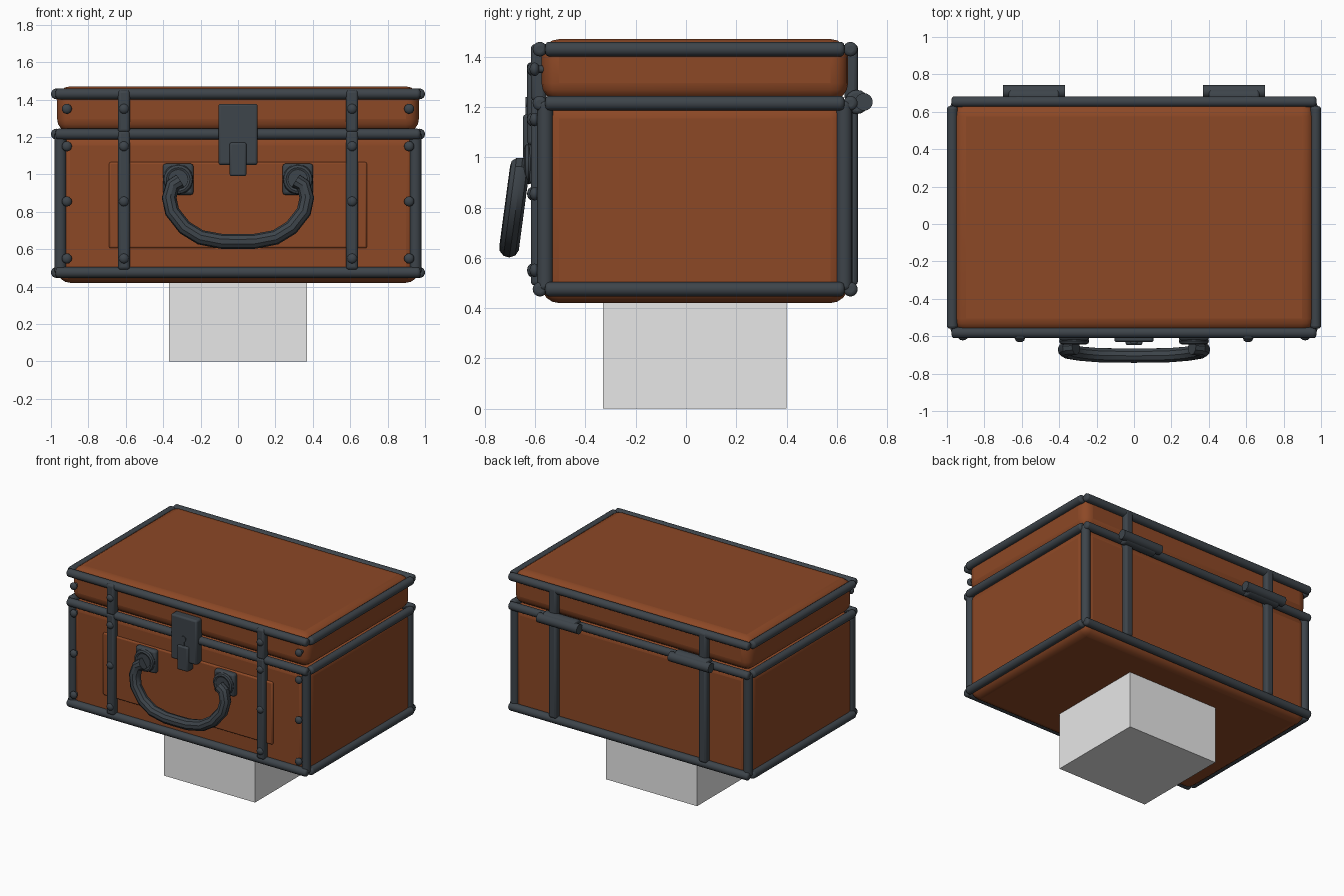
import bpy, math
from mathutils import Vector

if "Cube" in bpy.data.objects:
    bpy.data.objects.remove(bpy.data.objects["Cube"])


def material(name, rgb):
    m = bpy.data.materials.new(name)
    m.diffuse_color = (*rgb, 1)
    m.use_nodes = True
    m.node_tree.nodes["Principled BSDF"].inputs["Base Color"].default_value = m.diffuse_color
    return m


LEATHER = material("brown leather", (0.265, 0.065, 0.019))
METAL = material("dark metal", (0.047, 0.058, 0.069))
STONE = material("pale grey", (0.8, 0.8, 0.8))


def finish(ob, name, mat, bevel=0, segments=3):
    ob.name = name
    ob.data.materials.append(mat)
    if bevel:
        mod = ob.modifiers.new("bevel", 'BEVEL')
        mod.width, mod.segments = bevel, segments
    bpy.ops.object.shade_smooth_by_angle(angle=math.radians(35))
    return ob


def box(name, x, y, z, mat, bevel=0, segments=3):
    """Box from (min, max) pairs."""
    bpy.ops.mesh.primitive_cube_add(size=1, location=[(a + b) / 2 for a, b in (x, y, z)])
    ob = bpy.context.object
    ob.scale = [b - a for a, b in (x, y, z)]
    bpy.ops.object.transform_apply(location=False, rotation=False, scale=True)
    return finish(ob, name, mat, bevel, segments)


def rod(name, a, b, radius, mat, bevel=0, sides=16):
    """Cylinder between two points."""
    a, b = Vector(a), Vector(b)
    d = b - a
    bpy.ops.mesh.primitive_cylinder_add(
        vertices=sides, radius=radius, depth=d.length, location=(a + b) / 2,
        rotation=d.to_track_quat('Z', 'Y').to_euler())
    ob = bpy.context.object
    finish(ob, name, mat, bevel)
    if bevel:
        ob.modifiers["bevel"].limit_method = 'ANGLE'
    return ob


def rail(name, a, b, r=0.029):
    return rod(name, a, b, r, METAL, 0.015)


# Pedestal and the two halves of the case
box("pedestal", (-0.37, 0.37), (-0.33, 0.40), (0, 0.43), STONE)
box("case_body", (-0.967, 0.967), (-0.575, 0.645), (0.42, 1.225), LEATHER, 0.07, 4)
box("case_lid", (-0.967, 0.967), (-0.575, 0.645), (1.225, 1.47), LEATHER, 0.07, 4)
box("front_panel", (-0.69, 0.69), (-0.587, -0.55), (0.605, 1.065), LEATHER, 0.01, 2)

# Horizontal edge rails at three heights
for label, z in (("bottom", 0.475), ("middle", 1.215), ("top", 1.43)):
    for side, y in (("front", -0.581), ("back", 0.654)):
        rail(f"{label}_{side}_rail", (-0.975, y, z), (0.975, y, z))
    for side, s in (("left", -1), ("right", 1)):
        rail(f"{label}_{side}_rail", (0.971 * s, -0.56, z), (0.971 * s, 0.63, z))

# Upright corner rails, straps, rivets, hinges
for side, s in (("left", -1), ("right", 1)):
    for end, y in (("front", -0.56), ("back", 0.63)):
        rail(f"{side}_{end}_corner_rail", (0.949 * s, y, 0.47), (0.949 * s, y, 1.225), 0.032)

    x = 0.61 * s
    for end, y in (("front", (-0.617, -0.555)), ("back", (0.63, 0.684))):
        box(f"{side}_{end}_body_strap", (x - 0.032, x + 0.032), y, (0.49, 1.235), METAL, 0.016)
        box(f"{side}_{end}_lid_strap", (x - 0.032, x + 0.032), y, (1.225, 1.45), METAL, 0.016)

    for z in (0.55, 0.855, 1.15, 1.35):
        for part, rx, ry in (("strap", x, -0.612), ("corner", 0.915 * s, -0.602)):
            bpy.ops.mesh.primitive_uv_sphere_add(segments=12, ring_count=8, radius=0.027,
                                                 location=(rx, ry, z))
            bpy.context.object.scale.y = 0.75
            finish(bpy.context.object, f"{side}_{part}_rivet", METAL)
        rod(f"{side}_rivet_shank", (0.915 * s, -0.61, z), (0.915 * s, -0.56, z), 0.014, METAL)

    hx = 0.535 * s
    rod(f"{side}_hinge_knuckle", (hx - 0.135, 0.68, 1.22), (hx + 0.135, 0.68, 1.22), 0.048, METAL, 0.012)
    rod(f"{side}_hinge_pin", (hx - 0.165, 0.708, 1.22), (hx + 0.165, 0.708, 1.22), 0.035, METAL)

    # Handle mounts: square plate, boss ring and eye
    mx = 0.32 * s
    box(f"{side}_mount_plate", (mx - 0.082, mx + 0.082), (-0.622, -0.57), (0.89, 1.057), METAL, 0.015, 2)
    rod(f"{side}_mount_boss", (mx, -0.61, 0.973), (mx, -0.64, 0.973), 0.06, METAL, 0.01, 20)
    bpy.ops.mesh.primitive_torus_add(major_radius=0.063, minor_radius=0.018, major_segments=20,
                                     minor_segments=8, location=(mx, -0.626, 0.973),
                                     rotation=(math.pi / 2, 0, 0))
    finish(bpy.context.object, f"{side}_mount_ring", METAL)

# Curved carrying handle, swinging outward toward its lowest point
half = [(0.31, 0.965), (0.35, 0.94), (0.368, 0.875), (0.352, 0.80),
        (0.285, 0.715), (0.20, 0.663), (0.09, 0.642)]
path = [(-x, z) for x, z in half] + [(0, 0.641)] + half[::-1]
curve = bpy.data.curves.new("handle", 'CURVE')
curve.dimensions = '3D'
curve.bevel_depth = 0.04
curve.bevel_resolution = 3
curve.use_fill_caps = True
spline = curve.splines.new('POLY')
spline.points.add(len(path) - 1)
for p, (x, z) in zip(spline.points, path):
    p.co = (x, -0.66 - 0.043 * (0.965 - z) / 0.32, z, 1)
handle = bpy.data.objects.new("handle", curve)
bpy.context.collection.objects.link(handle)
bpy.context.view_layer.objects.active = handle
handle.select_set(True)
bpy.ops.object.convert(target='MESH')
finish(bpy.context.object, "handle", METAL)

# Latch with hasp and raised keyhole
box("latch_plate", (-0.105, 0.105), (-0.632, -0.56), (1.05, 1.377), METAL, 0.012, 2)
box("latch_hasp", (-0.045, 0.045), (-0.648, -0.58), (0.99, 1.17), METAL, 0.01, 2)
rod("keyhole_round", (0, -0.625, 1.22), (0, -0.638, 1.22), 0.02, METAL)
box("keyhole_slot", (-0.009, 0.009), (-0.638, -0.625), (1.165, 1.215), METAL)
